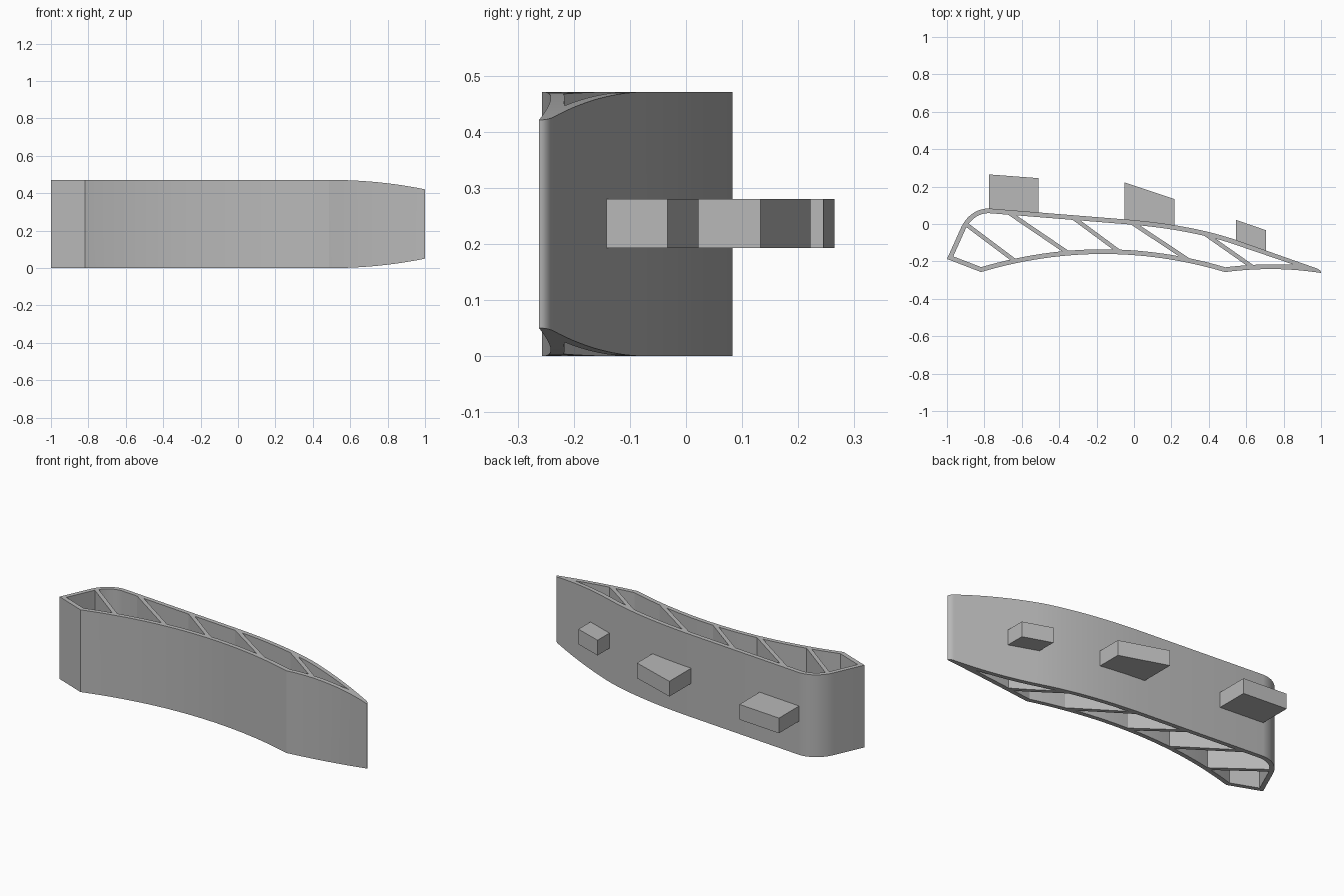
import bpy
import bmesh
from mathutils import Vector
from mathutils.geometry import interpolate_bezier

HEIGHT = 0.471
WALL = 0.025
WEB = 0.022

cube = bpy.data.objects.get("Cube")
if cube:
    bpy.data.objects.remove(cube, do_unlink=True)

grey = bpy.data.materials.new("plain grey")
grey.use_nodes = True
colour = (0.48, 0.48, 0.48, 1)
grey.diffuse_color = colour
grey.node_tree.nodes["Principled BSDF"].inputs["Base Color"].default_value = colour


def curve(a, b, c, d, n=16):
    """Points along a cubic bezier, without its last point."""
    pts = interpolate_bezier(*[Vector((*p, 0)) for p in (a, b, c, d)], n + 1)
    return [Vector((p.x, p.y)) for p in pts[:-1]]


def prism(name, outline, low, high, sideways=False):
    """Extrude an outline along z, or along y when sideways."""
    bm = bmesh.new()
    place = (lambda p, h: (p[0], h, p[1])) if sideways else (lambda p, h: (p[0], p[1], h))
    base = bm.faces.new([bm.verts.new(place(p, low)) for p in outline])
    grown = bmesh.ops.extrude_face_region(bm, geom=[base])
    rise = Vector((0, high - low, 0)) if sideways else Vector((0, 0, high - low))
    moved = [v for v in grown["geom"] if isinstance(v, bmesh.types.BMVert)]
    bmesh.ops.translate(bm, verts=moved, vec=rise)
    bmesh.ops.recalc_face_normals(bm, faces=bm.faces)
    mesh = bpy.data.meshes.new(name)
    bm.to_mesh(mesh)
    bm.free()
    mesh.materials.append(grey)
    obj = bpy.data.objects.new(name, mesh)
    bpy.context.collection.objects.link(obj)
    return obj


def boolean(target, tool, operation):
    """Apply a boolean and drop the helper."""
    mod = target.modifiers.new("cut", "BOOLEAN")
    mod.operation = operation
    mod.solver = "EXACT"
    mod.object = tool
    bpy.context.view_layer.objects.active = target
    bpy.ops.object.modifier_apply(modifier=mod.name)
    bpy.data.objects.remove(tool, do_unlink=True)


def inset(points, distance):
    """Mitred inward offset of a clockwise outline."""
    result = []
    for i, p in enumerate(points):
        before = (p - points[i - 1]).normalized()
        after = (points[(i + 1) % len(points)] - p).normalized()
        n1, n2 = Vector((before.y, -before.x)), Vector((after.y, -after.x))
        result.append(p + (n1 + n2) * distance / (1 + n1.dot(n2)))
    return result


# Outline, clockwise: blunt end, back skin, rounded tip, front skin
outline = [Vector((-1, -0.187))]
outline += curve((-0.925, -0.02), (-0.895, 0.045), (-0.84, 0.083), (-0.775, 0.083))
outline += [Vector((-0.775, 0.083))]
outline += curve((-0.04, 0.024), (0.2, 0.005), (0.4, -0.035), (0.55, -0.087))
outline += [Vector((0.55, -0.087))]
outline += curve((0.97, -0.235), (0.99, -0.241), (1, -0.25), (1, -0.262), 8)
outline += curve((1, -0.262), (0.83, -0.235), (0.66, -0.235), (0.487, -0.257))
outline += curve((0.487, -0.257), (0.052, -0.128), (-0.383, -0.128), (-0.818, -0.257), 28)
outline += [Vector((-0.818, -0.257))]
body = prism("hollow_body", outline, -0.1, HEIGHT + 0.1)

# Hollow inside, ending in a point before the solid tip
inner = inset(outline, WALL)
split = next(i for i, p in enumerate(inner) if p.x > 0.83)
inner = ([p for p in inner[:split]] + [Vector((0.85, -0.216))]
         + [p for p in inner[split:] if p.x < 0.82])
hollow = prism("hollow_cutter", inner, -0.2, HEIGHT + 0.2)

# Diagonal webs are left standing between the cells
webs = [((-0.9, 0.0), (-0.64, -0.195)), ((-0.663, 0.056), (-0.364, -0.147)),
        ((-0.32, 0.03), (-0.08, -0.147)), ((-0.005, 0.003), (0.278, -0.184)),
        ((0.385, -0.056), (0.615, -0.217))]
for start, end in webs:
    a, b = Vector(start), Vector(end)
    along = (b - a).normalized()
    side = Vector((-along.y, along.x)) * WEB / 2
    a, b = a - along * 0.07, b + along * 0.07
    web = prism("web_cutter", [a + side, b + side, b - side, a - side], -0.3, HEIGHT + 0.3)
    boolean(hollow, web, "DIFFERENCE")
boolean(body, hollow, "DIFFERENCE")

# Curved taper towards the tip, above and below
taper = [(0.5 + 0.55 * i / 16, 0.05 * (0.55 * i / 16 / 0.5) ** 2) for i in range(17)]
side_profile = ([(-1.1, 0)] + taper
                + [(x, HEIGHT - z) for x, z in reversed(taper)] + [(-1.1, HEIGHT)])
boolean(body, prism("taper_cutter", side_profile, -0.5, 0.5, True), "INTERSECT")

bpy.ops.object.select_all(action="DESELECT")
body.select_set(True)
bpy.context.view_layer.objects.active = body
bpy.ops.object.shade_smooth_by_angle(angle=0.35)

# Mounting blocks on the back skin
blocks = {
    "right_block": [(-0.775, 0.265), (-0.51, 0.245), (-0.51, 0.05), (-0.775, 0.07)],
    "middle_block": [(-0.05, 0.222), (0.217, 0.133), (0.217, -0.008), (-0.05, 0.012)],
    "left_block": [(0.545, 0.022), (0.705, -0.033), (0.705, -0.147), (0.545, -0.095)],
}
for name, corners in blocks.items():
    prism(name, corners, 0.193, 0.28)
